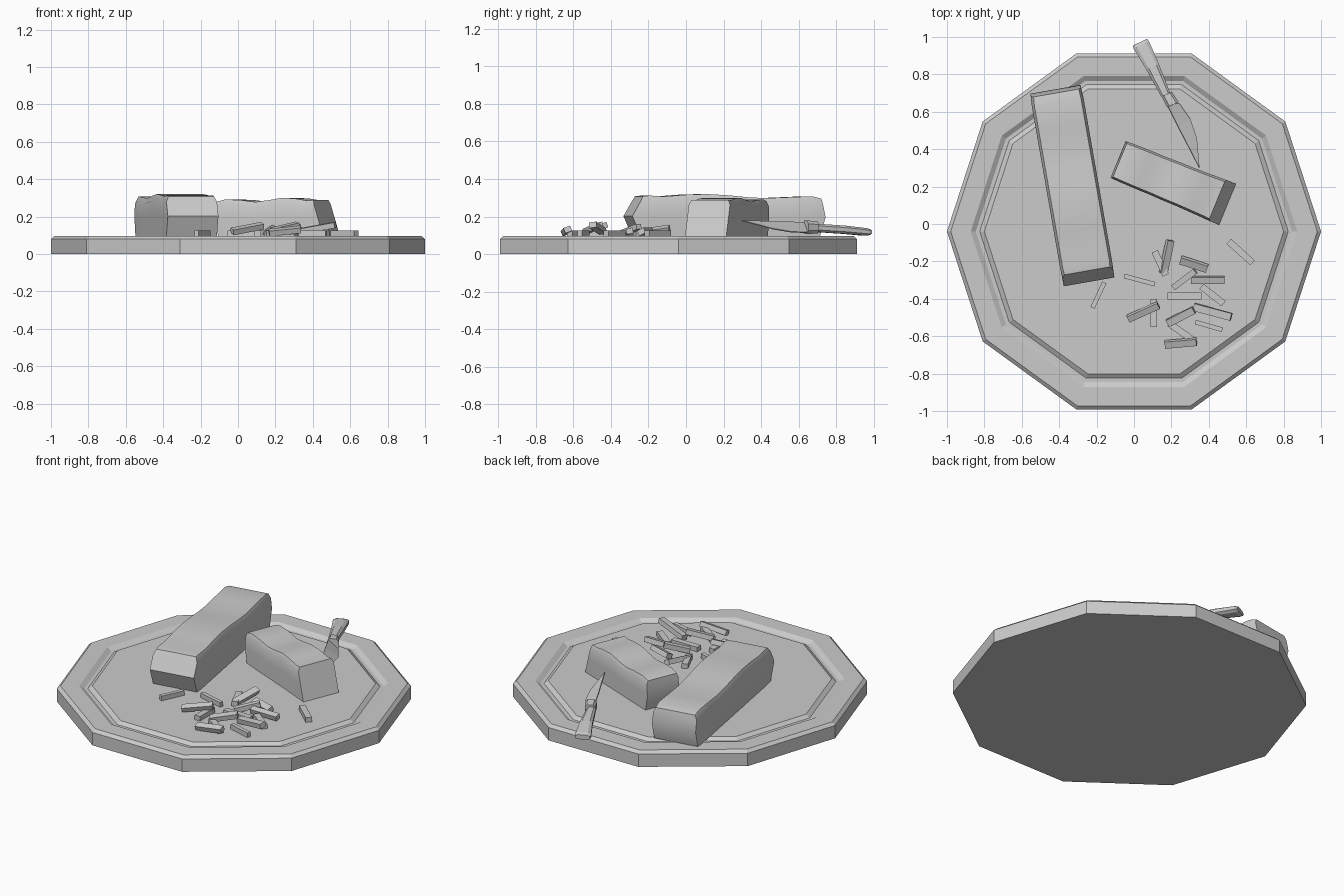
import bpy, bmesh, math
from mathutils import Vector, Matrix

if "Cube" in bpy.data.objects:
    bpy.data.objects.remove(bpy.data.objects["Cube"])


def finish(bm, name, smooth=None):
    bmesh.ops.recalc_face_normals(bm, faces=bm.faces[:])
    me = bpy.data.meshes.new(name)
    bm.to_mesh(me)
    bm.free()
    ob = bpy.data.objects.new(name, me)
    bpy.context.collection.objects.link(ob)
    if smooth:
        bpy.context.view_layer.objects.active = ob
        ob.select_set(True)
        bpy.ops.object.shade_smooth_by_angle(angle=math.radians(smooth))
        ob.select_set(False)
    return ob


def loft(rings, name, caps=None, smooth=None):
    """Skin closed rings; caps lists the index groups that close both ends."""
    bm = bmesh.new()
    vs = [[bm.verts.new(p) for p in r] for r in rings]
    n = len(vs[0])
    for a, b in zip(vs, vs[1:]):
        for i in range(n):
            j = (i + 1) % n
            bm.faces.new((a[i], a[j], b[j], b[i]))
    for end in (vs[0], vs[-1]):
        for group in caps or [range(n)]:
            bm.faces.new([end[i] for i in group])
    return finish(bm, name, smooth)


# Ten-sided board with chamfered rim and juice groove
profile = [(1, 0), (1, .08), (.98, .097), (.873, .097), (.846, .08),
           (.825, .08), (.80, .097)]
loft([[(r * math.cos(k * math.pi / 5), -.04 + r * math.sin(k * math.pi / 5), z)
       for k in range(10)] for r, z in profile], "board")


# Wavy-topped blocks: stations are (s_bottom, s_mid, s_top, top height)
SECTION = [(-1, 0), (-1, .5), (-1, .86), (-.9, 1),
           (.9, 1), (1, .86), (1, .5), (1, 0)]


def block(name, start, direction, half_w, stations):
    d = Vector(direction).normalized()
    side = Vector((-d.y, d.x))
    rings = []
    for lo, mid, hi, top, wide in stations:
        ring = []
        for w, f in SECTION:
            s = lo + (mid - lo) * f * 2 if f <= .5 else mid + (hi - mid) * (f * 2 - 1)
            p = Vector(start) + d * s + side * (w * half_w * wide)
            ring.append((p.x, p.y, .097 + (top - .097) * f))
        rings.append(ring)
    loft(rings, name, [(0, 1, 6, 7), (1, 2, 3, 4, 5, 6)], 35)


block("large_block", (-.42, .72), (.175, -1), .14, [
    (.03, 0, .02, .295, .97), (.07, .07, .07, .308, 1), (.2, .2, .2, .303, 1),
    (.32, .32, .32, .298, 1), (.42, .42, .42, .303, 1), (.52, .52, .52, .313, 1),
    (.64, .64, .64, .32, 1), (.76, .76, .76, .316, 1), (.87, .87, .87, .307, 1),
    (.95, .95, .95, .312, 1), (1.0, 1.045, .985, .308, .98)])

block("small_block", (-.085, .345), (.925, -.38), .112, [
    (.02, 0, .01, .28, .95), (.07, .06, .06, .292, .97), (.16, .15, .15, .288, .98),
    (.24, .23, .23, .278, .98), (.33, .31, .31, .288, 1), (.41, .385, .385, .3, 1),
    (.49, .46, .46, .297, 1.02), (.56, .53, .53, .286, 1.04),
    (.632, .602, .572, .288, 1.06)])


# Knife handle and bolster: stations are (x, y, z, half width, half height)
def grip(name, stations):
    sec = [(-1, -.5), (-.6, -1), (.6, -1), (1, -.5),
           (1, .5), (.6, 1), (-.6, 1), (-1, .5)]
    loft([[(x + .9 * w * a, y + .42 * w * a, z + h * b) for a, b in sec]
          for x, y, z, w, h in stations], name)


grip("knife_handle", [(.032, .972, .117, .043, .014), (.04, .955, .118, .046, .02),
                      (.10, .84, .13, .037, .022), (.17, .69, .14, .026, .022)])
grip("knife_bolster", [(.175, .695, .142, .03, .032), (.208, .638, .143, .034, .036)])

# Thin pointed blade, spine high and cutting edge low
spine = [(.178, .635, .168), (.235, .52, .172), (.295, .405, .175)]
edge = [(.24, .645, .115), (.30, .56, .118), (.335, .46, .135)]
bm = bmesh.new()
sv, ev = [[bm.verts.new(p) for p in row] for row in (spine, edge)]
tip = bm.verts.new((.349, .30, .178))
for i in range(2):
    bm.faces.new((sv[i], sv[i + 1], ev[i + 1], ev[i]))
bm.faces.new((sv[2], tip, ev[2]))
blade = finish(bm, "knife_blade")
mod = blade.modifiers.new("thickness", 'SOLIDIFY')
mod.thickness = .006
mod.offset = 0

# Scattered shavings: x, y, heading, length, width, pitch, roll, lift
chips = [
    (.175, -.175, 78, .18, .038, 8, 25, .012), (.14, -.21, -65, .14, .036, 0, 0, 0),
    (.32, -.215, -18, .15, .04, 0, 25, .008), (.03, -.30, -15, .17, .024, 0, 0, 0),
    (.27, -.295, 37, .15, .032, 14, 0, .018), (.395, -.30, 0, .18, .036, 0, 15, .012),
    (.42, -.38, -38, .15, .036, 0, 0, 0), (.27, -.385, 0, .18, .036, 0, 0, 0),
    (.105, -.475, 90, .15, .036, 0, 0, 0), (.05, -.47, 24, .18, .036, 10, 20, .025),
    (.42, -.47, -15, .21, .04, 10, 8, .027), (.25, -.495, 27, .16, .04, 12, 10, .028),
    (.40, -.545, -16, .15, .024, 0, 0, 0), (.25, -.575, -35, .15, .036, 0, 0, 0),
    (.25, -.637, 5, .17, .038, 6, 20, .012), (.57, -.15, -42, .17, .036, 0, 0, 0),
    (-.19, -.38, 65, .15, .024, 0, 0, 0)]
for k, (x, y, a, l, w, pitch, roll, lift) in enumerate(chips):
    bm = bmesh.new()
    bmesh.ops.create_cube(bm, size=1)
    rot = [Matrix.Rotation(math.radians(v), 4, ax)
           for v, ax in ((a, 'Z'), (-pitch, 'Y'), (roll, 'X'))]
    bm.transform(Matrix.Translation((x, y, .111 + lift)) @ rot[0] @ rot[1] @ rot[2]
                 @ Matrix.Diagonal((l, w, .03, 1)))
    finish(bm, f"shaving_{k + 1}")
